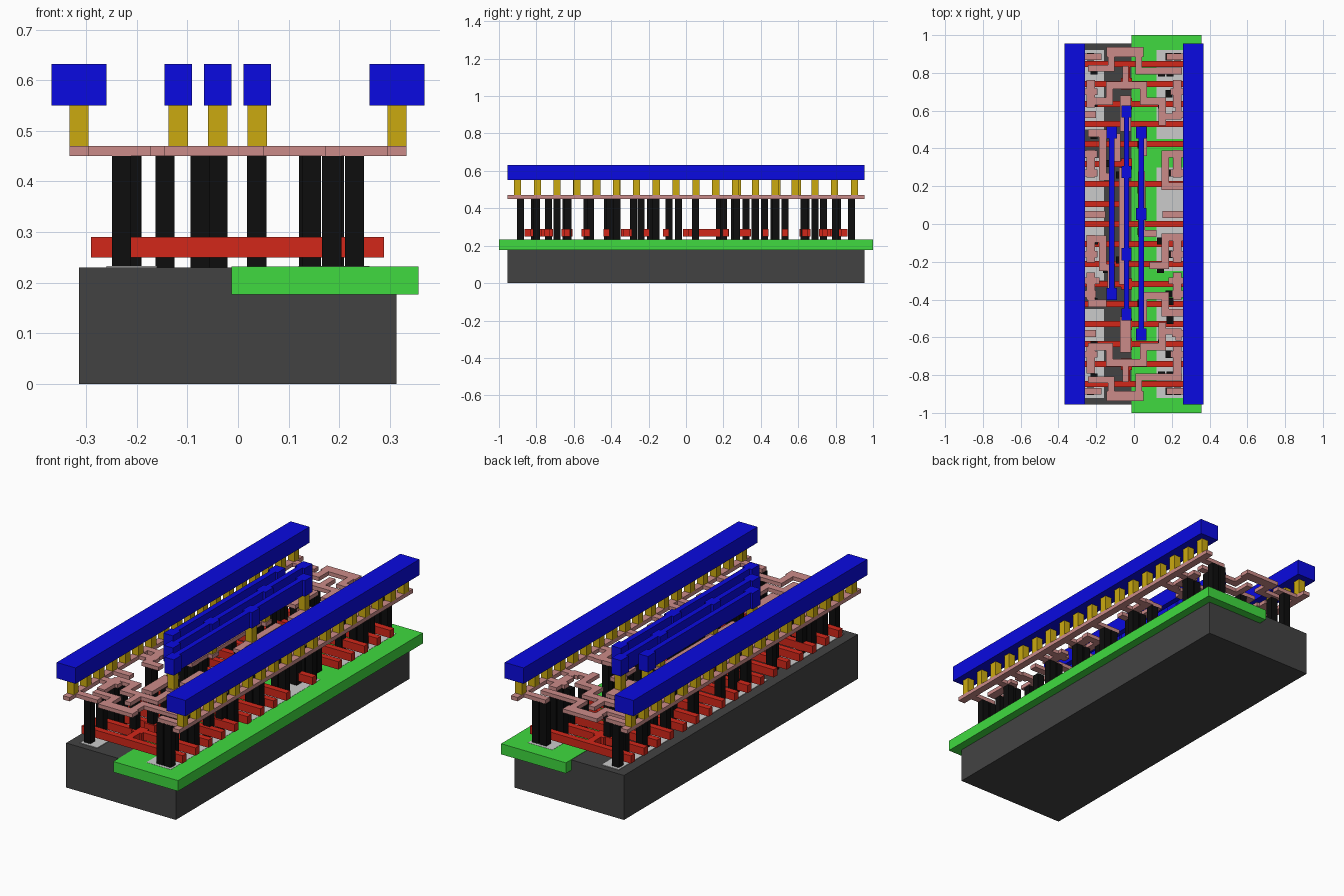
import bpy, bmesh
from mathutils import Matrix, Vector


def mat(name, rgb):
    m = bpy.data.materials.new(name)
    m.diffuse_color = (*rgb, 1)
    return m


DARK = mat("dark_silicon", (0.055, 0.055, 0.055))
GREEN = mat("green_well", (0.05, 0.7, 0.05))
RED = mat("red_poly", (0.65, 0.02, 0.01))
BLACK = mat("black_contact", (0.004, 0.004, 0.004))
PINK = mat("pink_local", (0.6, 0.26, 0.25))
GOLD = mat("gold_via", (0.6, 0.4, 0.005))
BLUE = mat("blue_metal", (0.003, 0.003, 0.75))


def layer(name, rects, z0, z1, material=None):
    """One mesh of boxes from (x0, x1, y0, y1) rectangles."""
    bm = bmesh.new()
    for x0, x1, y0, y1 in rects:
        m = Matrix.Translation(((x0 + x1) / 2, (y0 + y1) / 2, (z0 + z1) / 2))
        m = m @ Matrix.Diagonal(Vector((abs(x1 - x0), abs(y1 - y0), z1 - z0, 1)))
        bmesh.ops.create_cube(bm, size=1, matrix=m)
    me = bpy.data.meshes.new(name)
    bm.to_mesh(me)
    bm.free()
    if material:
        me.materials.append(material)
    ob = bpy.data.objects.new(name, me)
    bpy.context.collection.objects.link(ob)
    return ob


def square(x, y, w):
    return (x - w / 2, x + w / 2, y - w / 2, y + w / 2)


def path(pts, w=0.038):
    """Right-angled wire as overlapping rectangles."""
    h = w / 2
    return [(min(a[0], b[0]) - h, max(a[0], b[0]) + h,
             min(a[1], b[1]) - h, max(a[1], b[1]) + h)
            for a, b in zip(pts, pts[1:])]


PITCH = 0.106

# Substrate, well and diffusion
layer("substrate", [(-0.314, 0.313, -0.955, 0.955)], 0, 0.23, DARK)
layer("well", [(-0.013, 0.357, -1, 1)], 0.177, 0.232, GREEN)
layer("diffusion", [(-0.26, -0.16, -0.92, -0.45), (-0.26, -0.16, -0.3, 0.35),
                    (-0.26, -0.16, 0.5, 0.92), (0.12, 0.26, -0.92, -0.4),
                    (0.12, 0.26, -0.25, 0.3), (0.12, 0.26, 0.45, 0.92)],
      0.2, 0.233)

# Gate fingers with contact pads and a few lengthwise links
poly = [(-0.29, 0.288, k * PITCH - 0.016, k * PITCH + 0.016) for k in range(-8, 9)
        if k not in (1, 3)]
poly += [(-0.29, -0.06, k * PITCH - 0.016, k * PITCH + 0.016) for k in (1, 3)]
poly += [square(-0.04, k * PITCH, 0.06) for k in (-7, -6, -5, -3, 3, 6, 7)]
poly += [(0.03, 0.06, 0, 0.23), (-0.055, -0.02, 0.74, 0.85), (-0.055, -0.02, -0.85, -0.74)]
layer("gate_fingers", poly, 0.25, 0.29, RED)

# Local wiring: end loops mirrored front to back, plus inner runs
local = []
for s in (1, -1):
    for pts, w in (
        ([(-0.12, 0.91), (0.025, 0.91)], 0.052),
        ([(-0.12, 0.91), (-0.12, 0.825), (-0.225, 0.825)], 0.036),
        ([(0.025, 0.91), (0.025, 0.81), (0.235, 0.81)], 0.036),
        ([(-0.045, 0.735), (-0.045, 0.82)], 0.034),
        ([(-0.225, 0.65), (-0.13, 0.65), (-0.13, 0.735), (0.05, 0.735),
          (0.05, 0.65), (0.15, 0.65), (0.15, 0.54)], 0.038),
        ([(-0.045, 0.65), (-0.045, 0.52)], 0.06),
        ([(0.05, 0.5), (0.05, 0.38)], 0.04),
        ([(0.235, 0.6), (0.235, 0.57), (0.15, 0.57)], 0.032),
    ):
        local += path([(x, s * y) for x, y in pts], w)
for pts in (
    [(-0.225, 0.48), (-0.165, 0.48), (-0.165, 0.25), (-0.13, 0.25)],
    [(-0.06, 0.28), (-0.06, -0.3)],
    [(0.04, 0.26), (0.04, -0.05), (0.1, -0.05)],
    [(0.24, 0.37), (0.165, 0.37), (0.165, 0.2), (0.24, 0.2)],
    [(0.24, -0.07), (0.165, -0.07), (0.165, -0.22), (0.1, -0.22)],
    [(-0.225, -0.08), (-0.165, -0.08), (-0.165, -0.23), (-0.12, -0.23), (-0.12, -0.38)],
    [(-0.225, -0.42), (-0.165, -0.42)],
    [(0.08, -0.38), (0.165, -0.38), (0.165, -0.47), (0.24, -0.47)],
    [(-0.09, 0.46), (-0.09, 0.35)],
):
    local += path(pts)

# Side rails of the local wiring and their inward taps
for s in (1, -1):
    local.append((s * 0.295, s * 0.333, -0.955, 0.955))
    for y, reach in ((0.885, 0.19), (0.7, 0.21), (0.58, 0.22), (0.37, 0.21), (0.27, 0.21),
                     (0.05, 0.17), (-0.16, 0.21), (-0.3, 0.2), (-0.37, 0.22),
                     (-0.58, 0.22), (-0.69, 0.21), (-0.885, 0.19)):
        local += path([(s * reach, y), (s * 0.31, y)], 0.036)
    for y in (0.69, 0.32, -0.13, -0.33, -0.72):
        local += path([(s * 0.23, y - 0.05), (s * 0.23, y + 0.05)], 0.045)
layer("local_wiring", local, 0.45, 0.47, PINK)

# Tall contacts on diffusion and gates
spots = []
for y in (0.885, 0.69, 0.27, 0.05, -0.16, -0.37, -0.69, -0.885):
    spots += [(-0.23, y), (0.23, y), (0.185, y)]
for s in (1, -1):
    spots += [(-0.212, s * 0.81), (0.145, s * 0.8), (0.19, s * 0.8), (-0.212, s * 0.64),
              (0.145, s * 0.63), (-0.04, s * 0.53), (0.037, s * 0.42), (-0.075, s * 0.735),
              (-0.04, s * 0.64)]
spots += [(-0.144, 0.48), (0.19, 0.37), (0.19, 0.2), (-0.144, 0.32), (-0.075, 0.26),
          (0.037, 0.18), (0.037, -0.04), (0.14, -0.09), (-0.19 - 0.02, -0.09),
          (-0.075, -0.19), (-0.06, -0.28), (0.14, -0.24), (-0.144, -0.24), (0.19, -0.41),
          (-0.212, -0.41), (0.19, -0.51), (-0.212, 0.47)]
layer("contacts", [square(x, y, 0.038) for x, y in spots], 0.23, 0.45, BLACK)

# Upper wires: end pads joined by narrow bars
wires = {-0.118: (0.485, -0.37), -0.04: (0.595, 0.275, -0.16, -0.48),
         0.038: (0.485, 0.053, -0.585)}
bars, vias = [], []
for x, ys in wires.items():
    bars.append((x - 0.014, x + 0.014, ys[-1], ys[0]))
    for y in ys:
        bars.append((x - 0.027, x + 0.027, y - 0.032, y + 0.032))
        vias.append(square(x, y, 0.038))
        local_pad = square(x, y, 0.05)
        layer("via_pad", [local_pad], 0.45, 0.47, PINK)
layer("signal_wires", bars, 0.55, 0.632, BLUE)

# Power rails and their row of vias
for s in (1, -1):
    layer("power_rail", [(s * 0.26, s * 0.368, -0.955, 0.955)], 0.55, 0.632, BLUE)
    vias += [square(s * 0.314, (k + 0.5) * PITCH, 0.038) for k in range(-9, 9)]
layer("vias", vias, 0.47, 0.55, GOLD)
